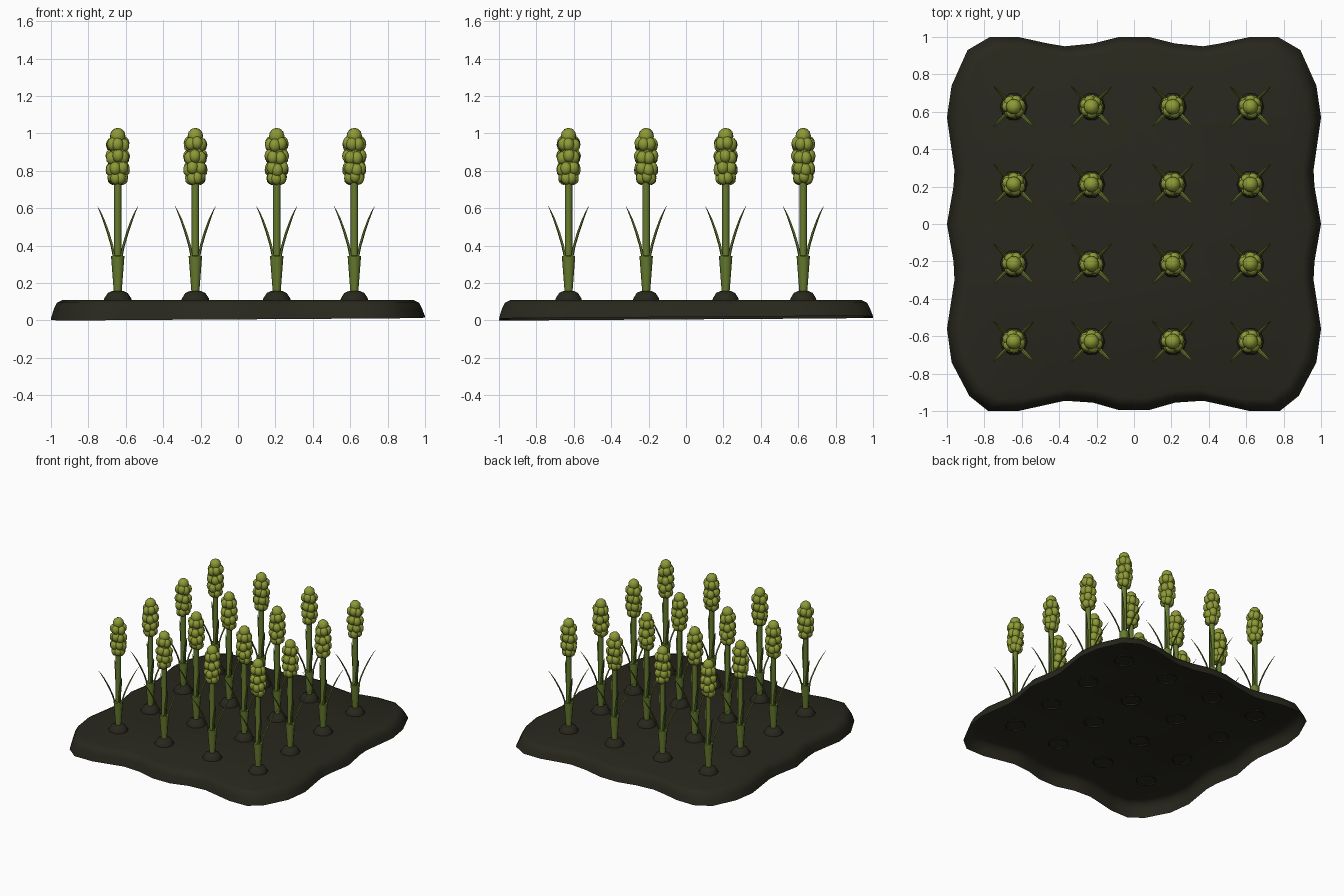
import bpy, bmesh, math, random
from mathutils import Vector, Matrix

if "Cube" in bpy.data.objects:
    bpy.data.objects.remove(bpy.data.objects["Cube"])
random.seed(4)

def material(name, rgb):
    m = bpy.data.materials.new(name)
    m.diffuse_color = (*rgb, 1)
    m.use_nodes = True
    m.node_tree.nodes["Principled BSDF"].inputs["Base Color"].default_value = m.diffuse_color
    return m

SOIL = material("dark soil", (0.0215, 0.0205, 0.0125))
STEM = material("stem green", (0.135, 0.200, 0.028))
GRAIN = material("grain olive", (0.270, 0.325, 0.036))

def finish(bm, name, mat, angle=40):
    me = bpy.data.meshes.new(name)
    bm.to_mesh(me)
    bm.free()
    me.materials.append(mat)
    ob = bpy.data.objects.new(name, me)
    bpy.context.collection.objects.link(ob)
    bpy.ops.object.select_all(action='DESELECT')
    ob.select_set(True)
    bpy.context.view_layer.objects.active = ob
    bpy.ops.object.shade_smooth_by_angle(angle=math.radians(angle))
    return ob

def loft(bm, rings, bottom=True):
    """Skin a list of closed counter-clockwise rings, cap the top and maybe the bottom."""
    vs = [[bm.verts.new(p) for p in r] for r in rings]
    n = len(vs[0])
    for a, b in zip(vs, vs[1:]):
        for i in range(n):
            bm.faces.new((a[i], a[(i + 1) % n], b[(i + 1) % n], b[i]))
    if bottom:
        bm.faces.new(vs[0][::-1])
    bm.faces.new(vs[-1])

def turned(bm, profile, sides, bottom=True):
    loft(bm, [[(r * math.cos(2 * math.pi * i / sides), r * math.sin(2 * math.pi * i / sides), z)
               for i in range(sides)] for r, z in profile], bottom)

# wavy soil sheet, open underneath: right half outline, mirrored to the left
half = [(0.08, 1), (0.22, .965), (0.37, .95), (0.46, .965), (0.62, 1), (0.77, 1), (0.89, .93),
        (0.975, .74), (1, .57), (0.96, .29), (0.965, .2), (1, 0), (0.965, -.2), (0.96, -.3),
        (1, -.56), (0.975, -.74), (0.88, -.92), (0.78, -1), (0.62, -1), (0.37, -.945),
        (0.22, -.955), (0.08, -.995)]
outline = (half + [(-x, y) for x, y in reversed(half)])[::-1]
bm = bmesh.new()
rim = [(x, y, 0.012 + 0.0065 * (x + y)) for x, y in outline]
loft(bm, [rim] + [[(x * s, y * s, z) for x, y in outline]
                  for s, z in ((0.985, 0.06), (0.968, 0.095), (0.935, 0.11))], bottom=False)
finish(bm, "soil_bed", SOIL, 60)

# mound of soil round each stem
bm = bmesh.new()
turned(bm, [(0.075, 0.1), (0.072, 0.118), (0.053, 0.147), (0.03, 0.157)], 10, bottom=False)
mound = finish(bm, "soil_mound", SOIL)

# stem with flared sheath
bm = bmesh.new()
turned(bm, [(0.02, 0.14), (0.02, 0.76)], 8)
turned(bm, [(0.021, 0.15), (0.036, 0.345), (0.02, 0.346)], 8)
stem = finish(bm, "stem", STEM, 50)

# four arching leaves on the diagonals
bm = bmesh.new()
for k in range(4):
    a = math.radians(45 + 90 * k)
    out, side = Vector((math.cos(a), math.sin(a), 0)), Vector((-math.sin(a), math.cos(a), 0))
    rings = []
    for r, z, w in ((0.022, 0.32, .009), (0.044, 0.40, .010), (0.073, 0.47, .010),
                    (0.108, 0.54, .008), (0.132, 0.58, .005), (0.154, 0.612, .001)):
        c = out * r + Vector((0, 0, z))
        t = out * 0.6 * w
        rings.append([c + t, c + side * w, c - t, c - side * w])
    loft(bm, rings)
leaves = finish(bm, "leaves", STEM)

# grain head: stacked rows of kernels round a core
bm = bmesh.new()
turned(bm, [(0.03, 0.74), (0.042, 0.78), (0.042, 0.95), (0.025, 1.0)], 8)

def kernel(x, y, z, rx, rz):
    bmesh.ops.create_icosphere(bm, subdivisions=2, radius=1, matrix=
        Matrix.Translation((x, y, z)) @ Matrix.Diagonal((rx, rx, rz, 1)))

for row, (z, ring, size) in enumerate(((0.765, .027, .029), (0.81, .035, .031),
                                       (0.875, .035, .031), (0.943, .033, .031))):
    for i in range(6):
        a = math.radians(60 * i + 12 * row) + random.uniform(-.2, .2)
        kernel(ring * math.cos(a), ring * math.sin(a), z + random.uniform(-.008, .008), size, size * 1.2)
kernel(0, 0, 0.985, 0.042, 0.045)
head = finish(bm, "grain_head", GRAIN)

# plant the four by four grid
spots = [(x, y) for x in (-.643, -.228, .207, .622) for y in (-.628, -.213, .212, .627)]
for n, (x, y) in enumerate(spots):
    for ob in (mound, stem, leaves, head):
        o = ob
        if n:
            o = ob.copy()
            bpy.context.collection.objects.link(o)
            o.name = f"{ob.name}_{n + 1}"
        o.location = (x, y, 0)
        if ob is head:
            o.rotation_euler.z = random.choice((0, 1, 2, 3)) * math.pi / 2
